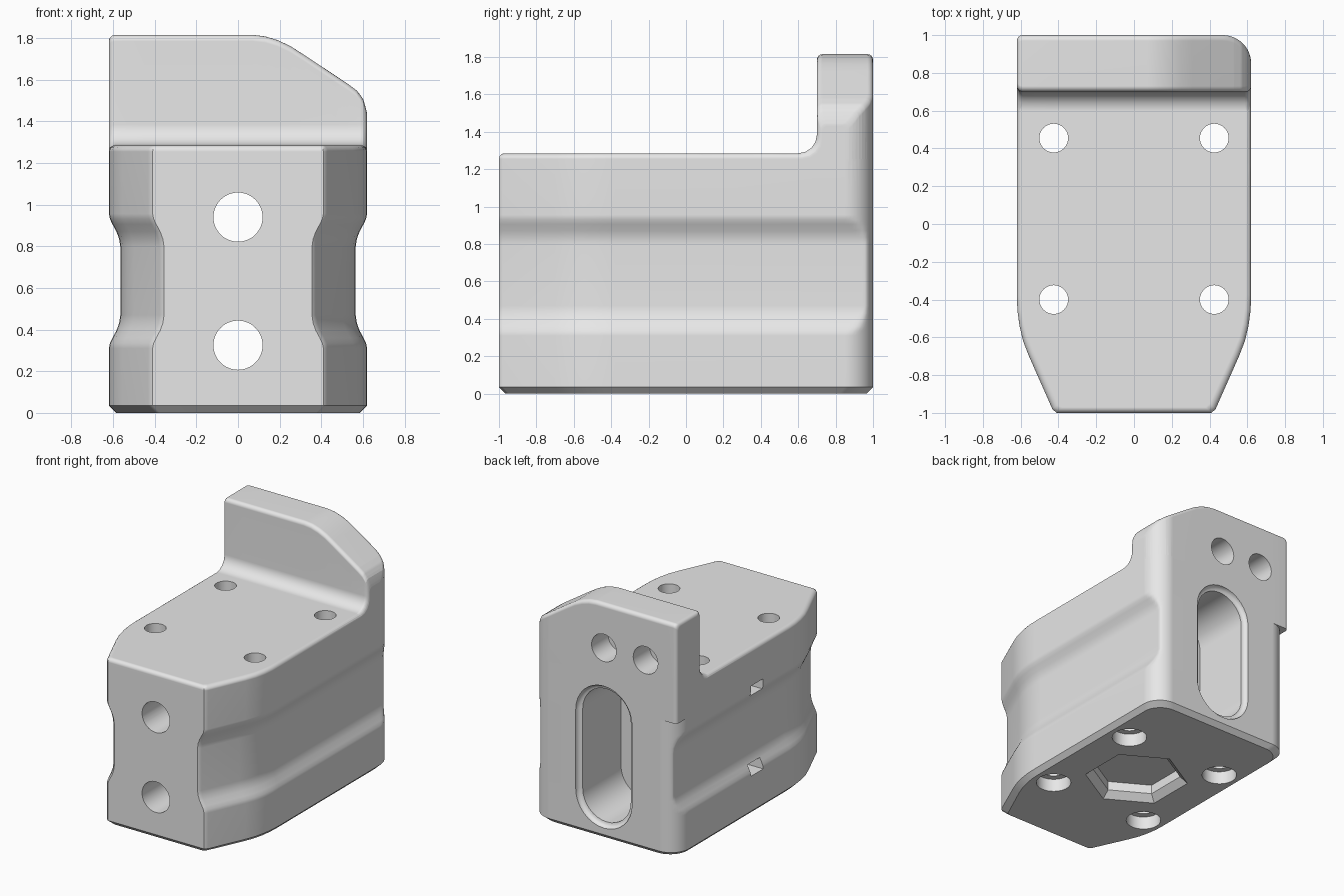
import bpy, bmesh, math
from mathutils import Matrix, Vector

cube = bpy.data.objects.get("Cube")
if cube:
    bpy.data.objects.remove(cube, do_unlink=True)

HALF, CORNER, TOP, FILLET = 0.62, 0.15, 1.285, 0.03
QUARTER = math.pi / 2

gray = bpy.data.materials.new("light_gray")
gray.use_nodes = True
gray.diffuse_color = (0.8, 0.8, 0.8, 1)
shader = next(n for n in gray.node_tree.nodes if n.type == 'BSDF_PRINCIPLED')
shader.inputs["Base Color"].default_value = gray.diffuse_color


def finish(name, bm):
    bmesh.ops.recalc_face_normals(bm, faces=bm.faces)
    mesh = bpy.data.meshes.new(name)
    bm.to_mesh(mesh)
    bm.free()
    mesh.materials.append(gray)
    obj = bpy.data.objects.new(name, mesh)
    bpy.context.collection.objects.link(obj)
    return obj


def loft(name, rings):
    """Skin a stack of closed rings with equal point counts and cap both ends."""
    bm = bmesh.new()
    loops = [[bm.verts.new(p) for p in ring] for ring in rings]
    for a, b in zip(loops, loops[1:]):
        for i in range(len(a)):
            j = (i + 1) % len(a)
            bm.faces.new((a[i], a[j], b[j], b[i]))
    bm.faces.new(loops[0])
    bm.faces.new(loops[-1])
    return finish(name, bm)


def rod(name, start, end, radius):
    """Round cutter between two points."""
    start, end = Vector(start), Vector(end)
    axis = end - start
    bm = bmesh.new()
    turn = axis.to_track_quat('Z', 'Y').to_matrix().to_4x4()
    bmesh.ops.create_cone(bm, cap_ends=True, segments=48, radius1=radius, radius2=radius,
                          depth=axis.length,
                          matrix=Matrix.Translation((start + end) / 2) @ turn)
    return finish(name, bm)


def box(name, centre, size):
    bm = bmesh.new()
    bmesh.ops.create_cube(bm, size=1,
                          matrix=Matrix.Translation(centre) @ Matrix.Diagonal((*size, 1)))
    return finish(name, bm)


def combine(target, other, operation):
    """Apply a boolean and discard the second solid."""
    mod = target.modifiers.new("combine", 'BOOLEAN')
    mod.operation, mod.solver, mod.object = operation, 'EXACT', other
    bpy.context.view_layer.objects.active = target
    bpy.ops.object.modifier_apply(modifier=mod.name)
    bpy.data.objects.remove(other, do_unlink=True)


def interp(points, t):
    for (t0, v0), (t1, v1) in zip(points, points[1:]):
        if t <= t1:
            return v0 + (v1 - v0) * max(0, t - t0) / (t1 - t0)
    return points[-1][1]


# Main body: tapered plan with rounded back corners, stacked with a side groove
taper = [(-1, 0.41), (-0.98, 0.432), (-0.7, 0.556), (-0.62, 0.587), (-0.54, 0.606),
         (-0.46, 0.617), (-0.38, HALF), (1, HALF)]
arc = [(HALF - CORNER + CORNER * math.cos(a), 1 - CORNER + CORNER * math.sin(a))
       for a in (QUARTER * k / 12 for k in range(13))]
stations = [y for y, _ in taper[:-1]] + [y for _, y in arc]
corner = [(y, x) for x, y in arc]


def plan(z, groove, inset):
    half = [(min(interp(taper, y) - groove, interp(corner, y)) - inset, y * (1 - inset))
            for y in stations]
    return [(x, y, z) for x, y in half] + [(-x, y, z) for x, y in reversed(half)]


slope = [(0.31, 0), (0.335, 0.005), (0.36, 0.017), (0.395, 0.036), (0.43, 0.049), (0.47, 0.055)]
layers = [(0, 0, 0.035), (0.035, 0, 0)]
layers += [(z, d, 0) for z, d in slope]
layers += [(1.266 - z, d, 0) for z, d in reversed(slope)]
layers += [(TOP - FILLET + FILLET * math.sin(a), 0, FILLET * (1 - math.cos(a)))
           for a in (QUARTER * k / 4 for k in range(5))]
body = loft("block_body", [plan(*layer) for layer in layers])

# Upright back plate, lofted across x with a cove at its foot
crest = [(-HALF, 1.815), (0.07, 1.815), (0.13, 1.808), (0.19, 1.79), (0.25, 1.762),
         (0.31, 1.724), (0.53, 1.578), (0.57, 1.548), (0.6, 1.51), (HALF, 1.46)]


def plate_section(x):
    u = min(HALF - abs(x), FILLET)
    inset = FILLET - math.sqrt(max(0, FILLET ** 2 - (FILLET - u) ** 2))
    h = interp(crest, x) - inset
    back = interp([(ax, ay) for ax, ay in reversed(arc)], x) if x > 0 else 1 - inset
    front, foot, cove = 0.7 + inset, TOP - inset, 0.1
    base = 1.05 if x < -0.445 else 1.24
    pts = [(back, base)]
    turns = [QUARTER * k / 4 for k in range(5)]
    pts += [(back - FILLET * (1 - math.cos(a)), h - FILLET * (1 - math.sin(a))) for a in turns]
    pts += [(front + FILLET * (1 - math.sin(a)), h - FILLET * (1 - math.cos(a))) for a in turns]
    pts += [(front - cove * (1 - math.cos(a)), foot + cove * (1 - math.sin(a))) for a in turns]
    pts.append((front - cove, base))
    return [(x, y, z) for y, z in pts]


ends = [HALF, 0.618, 0.613, 0.605, 0.59]
xs = {round(x, 4) for x, _ in crest} | {round(x, 4) for x, _ in arc}
xs |= {-x for x in ends} | set(ends) | {-0.45, -0.44}
plate = loft("back_plate", [plate_section(x) for x in sorted(xs)])
combine(body, plate, 'UNION')

# Long rounded slot in the back, with a flared lip
LOW, HIGH = 0.325, 0.94


def slot_ring(y, r):
    return [(r * math.cos(a), y, (HIGH if k < 17 else LOW) + r * math.sin(a))
            for k, a in ((k, math.pi * (k if k < 17 else k - 1) / 16) for k in range(34))]


lip = [(1 - 0.035 * math.sin(a), 0.24 - 0.035 * (1 - math.cos(a)))
       for a in (QUARTER * k / 4 for k in range(5))]
rings = [(1.05, 0.24)] + lip + [(0.5, 0.205)]
combine(body, loft("slot_cutter", [slot_ring(y, r) for y, r in rings]), 'DIFFERENCE')

# Front bores and the small side pockets
for z in (LOW, HIGH):
    combine(body, rod("bore_cutter", (0, -1.1, z), (0, 0.6, z), 0.118), 'DIFFERENCE')
    combine(body, box("pocket_cutter", (-0.45, 0.02, z + 0.02), (0.5, 0.15, 0.08)), 'DIFFERENCE')

# Vertical screw holes with counterbores underneath
for x in (-0.425, 0.425):
    for y in (-0.4, 0.455):
        combine(body, rod("screw_cutter", (x, y, -0.1), (x, y, 1.4), 0.076), 'DIFFERENCE')
        combine(body, rod("counterbore_cutter", (x, y, -0.1), (x, y, 0.1), 0.125), 'DIFFERENCE')

# Blind holes in the back of the plate
for x in (0, -0.355):
    combine(body, rod("blind_cutter", (x, 0.8, 1.475), (x, 1.1, 1.475), 0.105), 'DIFFERENCE')


# Hexagonal recess with a chamfered rim underneath
def hexagon(z, r):
    return [(r * math.sin(k * math.pi / 3), 0.028 + r * math.cos(k * math.pi / 3), z)
            for k in range(6)]


recess = [(-0.05, 0.375), (0, 0.375), (0.05, 0.32), (0.12, 0.32)]
combine(body, loft("recess_cutter", [hexagon(z, r) for z, r in recess]), 'DIFFERENCE')

# Smooth shading with crisp edges and flat large faces
body.name = "mounting_block"
bpy.ops.object.select_all(action='DESELECT')
body.select_set(True)
bpy.context.view_layer.objects.active = body
bpy.ops.object.shade_smooth_by_angle(angle=math.radians(32))
weighted = body.modifiers.new("weighted_normals", 'WEIGHTED_NORMAL')
weighted.keep_sharp = True
